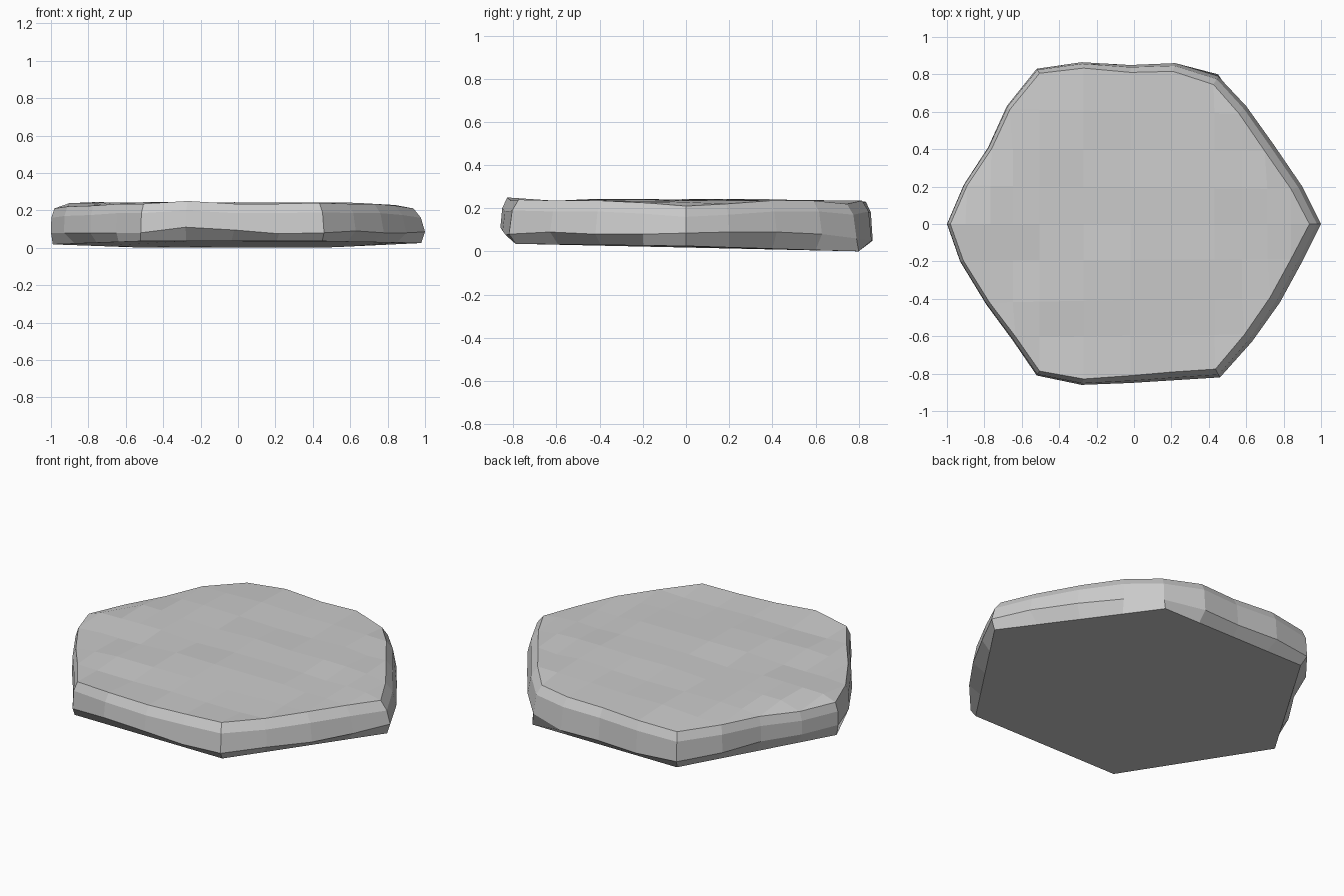
import bpy, bmesh, math, random
from mathutils import Vector

if "Cube" in bpy.data.objects:
    bpy.data.objects.remove(bpy.data.objects["Cube"])

random.seed(4)

# Widest outline of the slab, counter-clockwise from the right corner, 4 segments per hexagon side
OUTLINE = [(1, 0), (.90, .20), (.75, .42), (.60, .63), (.45, .79), (.22, .86), (-.02, .85), (-.28, .865),
           (-.52, .83), (-.68, .63), (-.78, .41), (-.91, .21), (-1, 0), (-.93, -.20), (-.79, -.43), (-.65, -.62),
           (-.52, -.81), (-.28, -.86), (-.02, -.85), (.22, -.835), (.46, -.82), (.63, -.63), (.78, -.42), (.90, -.20)]
TOP_Z = [.21, .22, .235, .235, .22, .235, .23, .23, .215, .225, .22, .21,
         .21, .22, .225, .235, .235, .25, .235, .235, .24, .235, .235, .225]
LOW_Z = [.085, .09, .09, .08, .06, .05, .05, .05, .05, .07, .08, .08,
         .08, .08, .08, .08, .08, .11, .095, .075, .08, .09, .08, .08]
BASE = [(.98, 0), (.45, .80), (-.50, .80), (-.99, 0), (-.52, -.79), (.45, -.79)]
N = len(OUTLINE)


def inset(i, amount):
    p = Vector(OUTLINE[i])
    return p * (1 - amount / p.length)


bm = bmesh.new()

# Side rings from the flat base up to the worn top edge
base, low, high, top = [], [], [], []
for i in range(N):
    a, b = Vector(BASE[i // 4]), Vector(BASE[(i // 4 + 1) % 6])
    p = a.lerp(b, (i % 4) / 4)
    base.append(bm.verts.new((p.x, p.y, max(0, .018 - .022 * p.y + .015 * max(0, p.x - .5)))))
    p = inset(i, 0)
    low.append(bm.verts.new((p.x, p.y, LOW_Z[i])))
    cosine = p.x / p.length
    p = inset(i, .012 + .01 * cosine)
    high.append(bm.verts.new((p.x, p.y, TOP_Z[i] - .05)))
    p = inset(i, .04 + .022 * cosine)
    top.append(bm.verts.new((p.x, p.y, TOP_Z[i])))
for lower, upper in ((base, low), (low, high), (high, top)):
    for i in range(N):
        j = (i + 1) % N
        bm.faces.new((lower[i], lower[j], upper[j], upper[i]))
bm.faces.new(base[::-1])

# Uneven top: a hexagonal patch of grid cells stitched to the top ring
grid = {}
c, r = 12, 4
steps = [(-1, 1), (-1, 0), (-1, -1), (1, -1), (1, 0), (1, 1)]
for i in range(N):
    grid[c, r] = top[i]
    c, r = c + steps[i // 4][0], r + steps[i // 4][1]
for r in range(1, 8):
    half = 2 + min(r, 8 - r)
    left, right = grid[6 - half, r].co, grid[6 + half, r].co
    for c in range(7 - half, 6 + half):
        rise = 4 - max(0, abs(c - 6) - 2)
        x = (grid[c, 4 - rise].co.x + grid[c, 4 + rise].co.x) / 2
        y = left.y + (right.y - left.y) * (x - left.x) / (right.x - left.x)
        grid[c, r] = bm.verts.new((x, y, .236 + random.uniform(-.009, .009)))
for r in range(8):
    for c in range(12):
        cell = [grid[k] for k in ((c, r), (c + 1, r), (c + 1, r + 1), (c, r + 1)) if k in grid]
        if len(cell) >= 3:
            bm.faces.new(cell)

bmesh.ops.recalc_face_normals(bm, faces=bm.faces)
mesh = bpy.data.meshes.new("stone_slab")
bm.to_mesh(mesh)
bm.free()
slab = bpy.data.objects.new("stone_slab", mesh)
bpy.context.collection.objects.link(slab)
